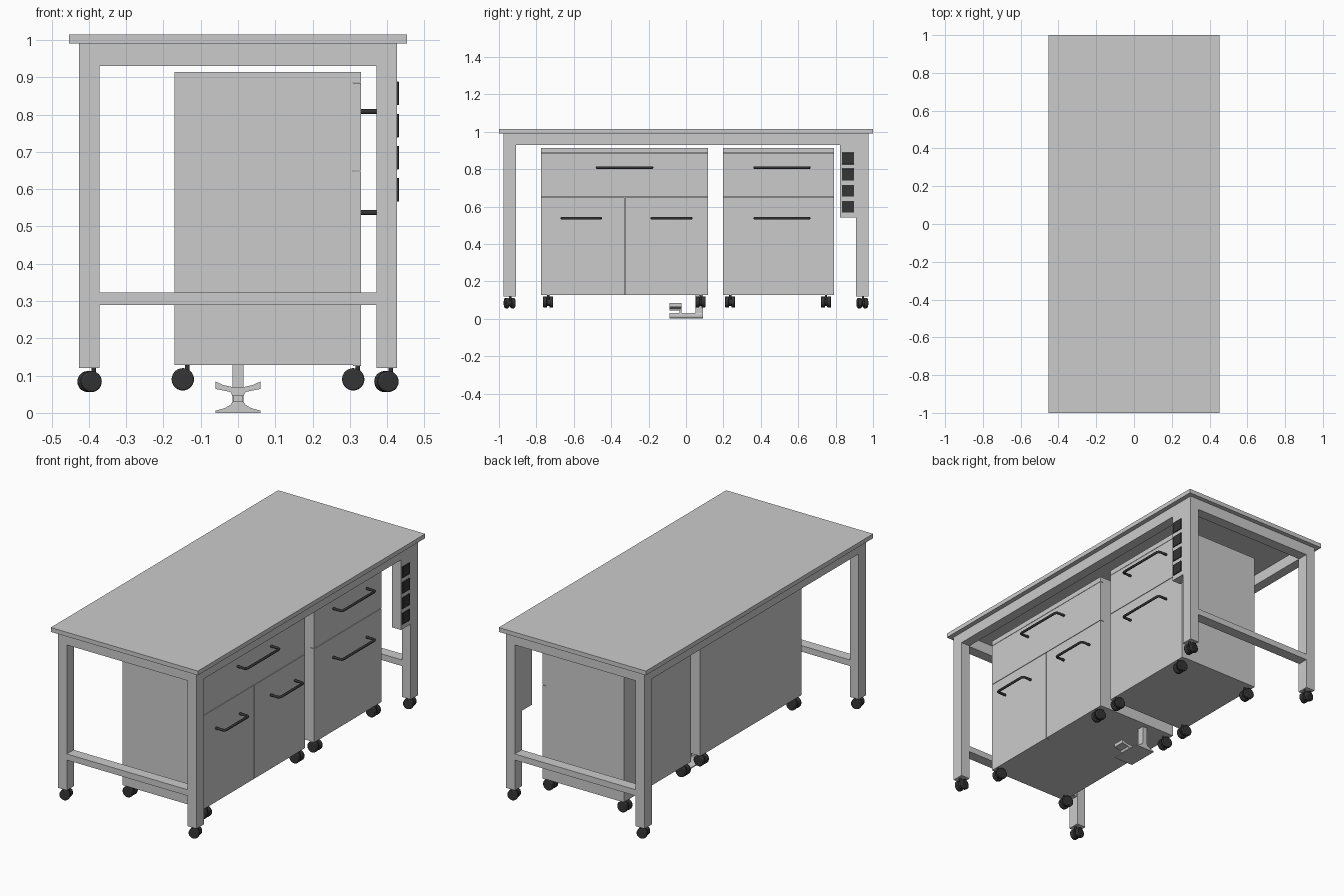
import bpy, math
from mathutils import Matrix, Vector

if "Cube" in bpy.data.objects:
    bpy.data.objects.remove(bpy.data.objects["Cube"])


def dark_material():
    m = bpy.data.materials.new("dark")
    m.diffuse_color = (0.035, 0.035, 0.035, 1)
    m.use_nodes = True
    m.node_tree.nodes["Principled BSDF"].inputs["Base Color"].default_value = m.diffuse_color
    return m


DARK = dark_material()


def mesh_object(name, verts, faces, mat=None):
    me = bpy.data.meshes.new(name)
    me.from_pydata(verts, [], faces)
    ob = bpy.data.objects.new(name, me)
    bpy.context.collection.objects.link(ob)
    if mat:
        me.materials.append(mat)
    return ob


def extrude(name, profile, y0, y1):
    """Extrude an (x, z) outline, given clockwise-free, along y."""
    n = len(profile)
    verts = [(x, y0, z) for x, z in profile] + [(x, y1, z) for x, z in profile]
    faces = [tuple(range(n)), tuple(reversed(range(n, 2 * n)))]
    faces += [(i, i + n, (i + 1) % n + n, (i + 1) % n) for i in range(n)]
    return mesh_object(name, verts, faces)


def box(name, x, y, z, mat=None, bevel=0):
    ob = extrude(name, [(x[0], z[0]), (x[1], z[0]), (x[1], z[1]), (x[0], z[1])], *y)
    if mat:
        ob.data.materials.append(mat)
    if bevel:
        b = ob.modifiers.new("bevel", 'BEVEL')
        b.width = bevel
        b.segments = 3
    return ob


def cylinder(name, loc, r, depth, rot=(0, 0, 0), bevel=0):
    bpy.ops.mesh.primitive_cylinder_add(vertices=28, radius=r, depth=depth, location=loc, rotation=rot)
    ob = bpy.context.object
    ob.name = name
    ob.data.materials.append(DARK)
    if bevel:
        b = ob.modifiers.new("bevel", 'BEVEL')
        b.width = bevel
        b.segments = 2
        b.limit_method = 'ANGLE'
    bpy.ops.object.shade_smooth_by_angle(angle=math.radians(40))
    return ob


def caster(name, x, y, z, r, top, turn):
    """Twin wheels trailing towards -x of a vertical stem."""
    axis = Vector((-math.sin(turn), math.cos(turn), 0))
    c = Vector((x, y, z))
    for s in (-1, 1):
        cylinder(name + "_wheel", c + axis * s * 0.0165, r, 0.021, (math.pi / 2, 0, turn), 0.004)
    cylinder(name + "_hub", c, r * 0.7, 0.014, (math.pi / 2, 0, turn))
    stem = c + Vector((math.cos(turn), math.sin(turn), 0)) * 0.012
    h = top - z
    cylinder(name + "_stem", (stem.x, stem.y, z + h / 2), 0.006, h)


def handle(name, y0, y1, z):
    """Bent round bar with rounded corners."""
    xa, xb, c = 0.328, 0.385, 0.012
    pts = [(xa, y0), (xb - c, y0), (xb - c * .3, y0 + c * .3), (xb, y0 + c)]
    pts += [(x, y0 + y1 - y) for x, y in reversed(pts)]
    cu = bpy.data.curves.new(name, 'CURVE')
    cu.dimensions = '3D'
    cu.bevel_depth = 0.007
    cu.bevel_resolution = 3
    cu.use_fill_caps = True
    sp = cu.splines.new('POLY')
    sp.points.add(len(pts) - 1)
    for p, (x, y) in zip(sp.points, pts):
        p.co = (x, y, z, 1)
    cu.materials.append(DARK)
    ob = bpy.data.objects.new(name, cu)
    bpy.context.collection.objects.link(ob)


# Table top and frame
box("table_top", (-.453, .453), (-1, 1), (.991, 1.015))
for sx in (-1, 1):
    xs = sorted((sx * .372, sx * .427))
    box("side_apron", xs, (-.91, .91), (.93, .991))
    for sy in (-1, 1):
        box("leg", xs, sorted((sy * .91, sy * .975)), (.12, .991))
        caster("leg_caster", sx * .398 , sy * .943, .084, .028, .122, math.radians(14))
for sy in (-1, 1):
    ys = sorted((sy * .915, sy * .975))
    box("end_apron", (-.372, .372), ys, (.93, .991))
    box("end_stretcher", (-.372, .372), ys, (.289, .323))


# Drawer cabinets
def cabinet(name, y0, y1, doors):
    g = .0015
    box(name + "_body", (-.17, .309), (y0, y1), (.128, .879))
    box(name + "_lid", (-.17, .309), (y0, y1), (.879, .914))
    box(name + "_lid_front", (.309, .33), (y0, y1), (.886, .914))
    box(name + "_top_drawer", (.309, .33), (y0, y1), (.65, .884))
    w = (y1 - y0) / doors
    for i in range(doors):
        a = y0 + i * w + (g if i else 0)
        b = y0 + (i + 1) * w - (g if i < doors - 1 else 0)
        box(name + "_lower_front", (.309, .33), (a, b), (.126, .647))
    for x in (-.148, .309):
        for y in (y0 + .038, y1 - .041):
            caster(name + "_caster", x, y, .09, .03, .129, 0)


cabinet("wide_cabinet", -.775, .118, 2)
cabinet("narrow_cabinet", .198, .79, 1)
handle("wide_drawer_handle", -.476, -.181, .808)
handle("left_door_handle", -.665, -.455, .537)
handle("right_door_handle", -.183, .028, .537)
for z in (.808, .537):
    handle("narrow_drawer_handle", .367, .66, z)

# Power strip on the rear right leg
box("power_strip", (.372, .427), (.824, .91), (.54, .931))
for i in range(4):
    z = .825 - i * .086
    box("socket", (.422, .432), (.833, .899), (z, z + .063), DARK, .002)

# Small clamp-shaped foot under the wide cabinet
foot = [(.06, 0), (.06, .006), (.035, .013), (.02, .022), (.015, .03)]
box("foot_post", (-.015, .015), (.052, .09), (.0, .13))
extrude("foot_base", foot + [(-x, z) for x, z in reversed(foot)], -.088, .09)
cradle = [(.015, .045), (.02, .056), (.04, .06), (.06, .064), (.06, .084), (.04, .075), (.018, .07)]
extrude("foot_cradle", cradle + [(-x, z) for x, z in reversed(cradle)], -.088, -.024)
box("foot_cradle_stem", (-.014, .014), (-.034, -.024), (.025, .05))
